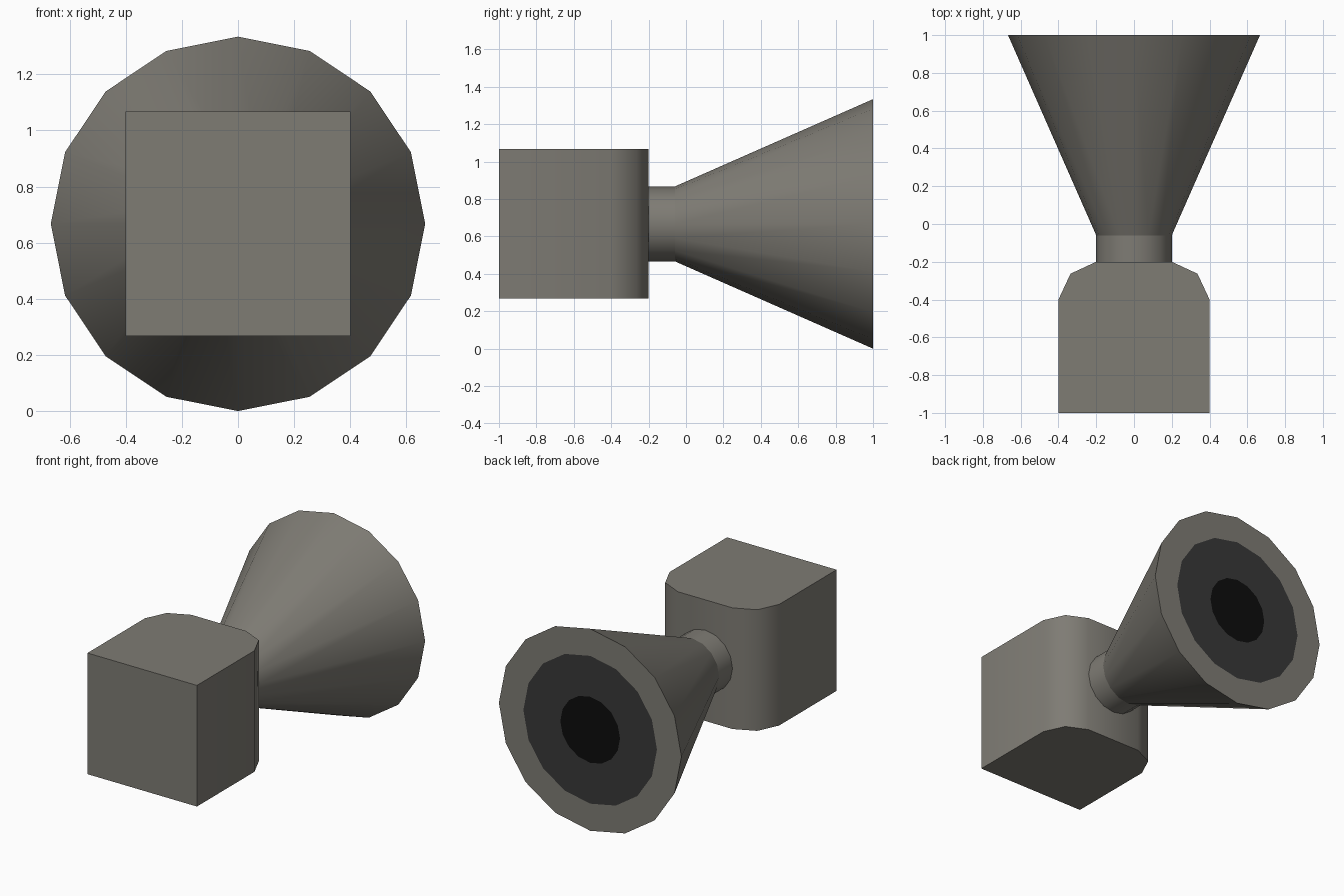
import bpy, bmesh, math

if "Cube" in bpy.data.objects:
    bpy.data.objects.remove(bpy.data.objects["Cube"])

CZ, SIDES = 0.667, 16  # height of the nozzle axis, sides of the round parts


def material(name, rgb):
    m = bpy.data.materials.new(name)
    m.diffuse_color = (*rgb, 1)
    m.use_nodes = True
    m.node_tree.nodes["Principled BSDF"].inputs["Base Color"].default_value = m.diffuse_color
    return m


GREY = material("warm grey metal", (0.21, 0.2, 0.175))
DARK = material("dark soot", (0.04, 0.04, 0.04))
BLACK = material("black throat", (0.004, 0.004, 0.004))


def finish(name, bm, mats, angle):
    bmesh.ops.recalc_face_normals(bm, faces=bm.faces[:])
    me = bpy.data.meshes.new(name)
    bm.to_mesh(me)
    bm.free()
    for m in mats:
        me.materials.append(m)
    ob = bpy.data.objects.new(name, me)
    bpy.context.collection.objects.link(ob)
    bpy.ops.object.select_all(action='DESELECT')
    ob.select_set(True)
    bpy.context.view_layer.objects.active = ob
    bpy.ops.object.shade_smooth_by_angle(angle=math.radians(angle))
    return ob


def ring(bm, r, y):
    steps = [2 * math.pi * i / SIDES for i in range(SIDES)]
    return [bm.verts.new((r * math.cos(a), y, CZ + r * math.sin(a))) for a in steps]


def bridge(bm, a, b, mat=0):
    for i in range(SIDES):
        j = (i + 1) % SIDES
        bm.faces.new((a[i], a[j], b[j], b[i])).material_index = mat


# Housing: box outline with chamfered rear corners, extruded upwards
half = [(0.4, -1), (0.4, -0.4), (0.336, -0.263), (0.2, -0.2)]
outline = half + [(-x, y) for x, y in reversed(half)]
bm = bmesh.new()
base = bm.faces.new([bm.verts.new((x, y, CZ - 0.4)) for x, y in outline])
top = bmesh.ops.extrude_face_region(bm, geom=[base], use_keep_orig=True)
bmesh.ops.translate(bm, vec=(0, 0, 0.8),
                    verts=[v for v in top["geom"] if isinstance(v, bmesh.types.BMVert)])
finish("housing", bm, [GREY], 50)

# Neck: short cylinder between the housing and the nozzle
bm = bmesh.new()
a, b = ring(bm, 0.2, -0.2), ring(bm, 0.2, -0.06)
bridge(bm, a, b)
finish("neck", bm, [GREY], 40)

# Nozzle: flared cone with a flat end marked by a soot ring and black centre
bm = bmesh.new()
throat, rim = ring(bm, 0.2, -0.06), ring(bm, 0.667, 1)
soot, core = ring(bm, 0.488, 1), ring(bm, 0.218, 1)
bridge(bm, throat, rim)
bridge(bm, rim, soot)
bridge(bm, soot, core, 1)
bm.faces.new(core).material_index = 2
finish("nozzle", bm, [GREY, DARK, BLACK], 40)
